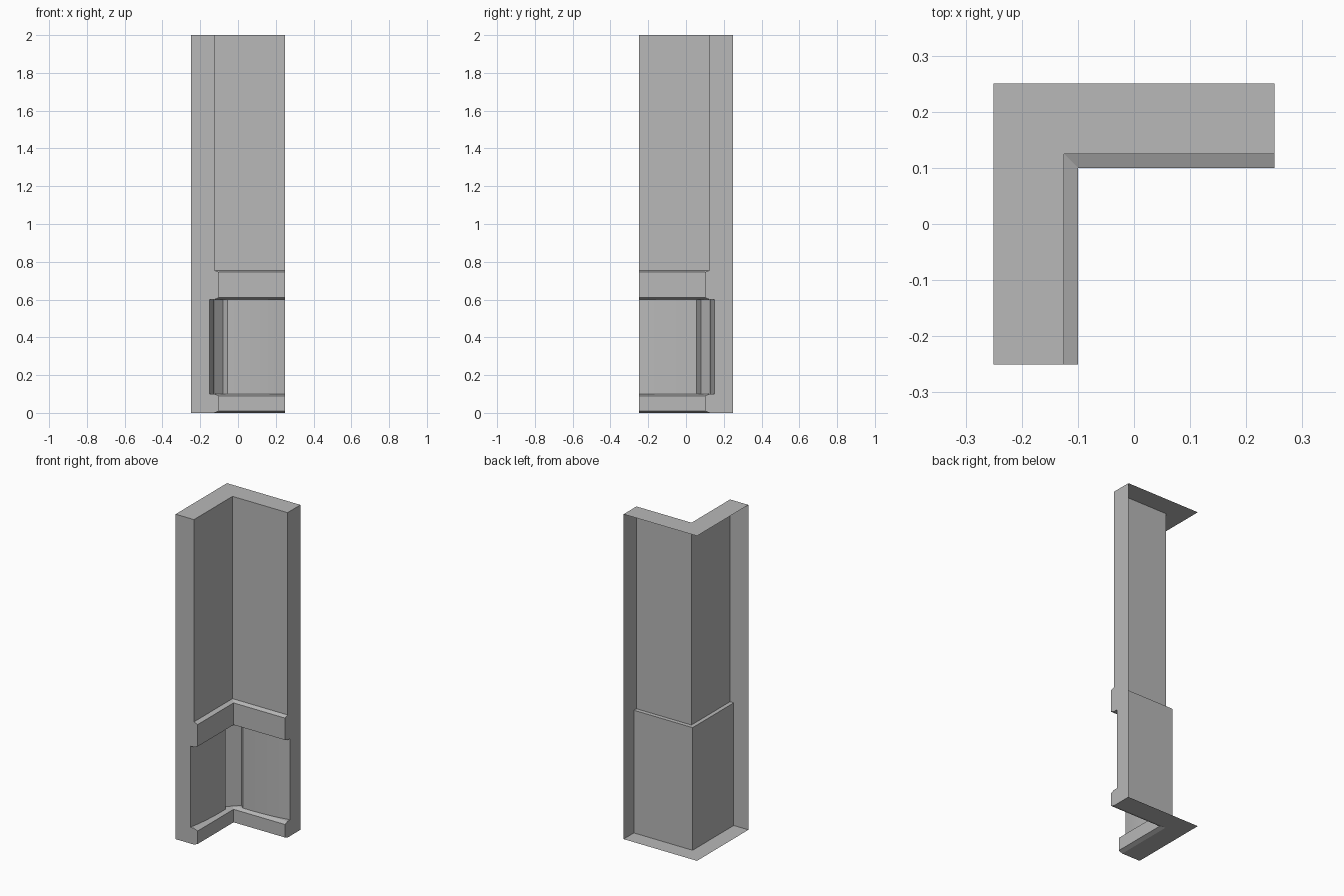
import bpy

cube = bpy.data.objects.get("Cube")
if cube:
    bpy.data.objects.remove(cube, do_unlink=True)

GREY = (0.48, 0.48, 0.48, 1)
stone = bpy.data.materials.new("plain_grey")
stone.use_nodes = True
stone.diffuse_color = GREY
stone.node_tree.nodes["Principled BSDF"].inputs["Base Color"].default_value = GREY

H = 0.25  # half width of the corner piece


def add_object(name, verts, faces):
    mesh = bpy.data.meshes.new(name)
    mesh.from_pydata(verts, [], faces)
    mesh.materials.append(stone)
    obj = bpy.data.objects.new(name, mesh)
    bpy.context.collection.objects.link(obj)
    return obj


def sweep(name, profile):
    """Run a (thickness, height) profile along the mitred L of the two walls."""
    verts, faces = [], []
    for t, z in profile:
        verts += [(t - H, -H, z), (t - H, H - t, z), (H, H - t, z)]
    for i in range(len(profile) - 1):
        for k in range(2):
            a = 3 * i + k
            faces.append((a, a + 3, a + 4, a + 1))
    return add_object(name, verts, faces)


# Profiles, listed from the top down
wall = [(0, 2), (0.125, 2), (0.125, 0.755)]
middle = [(0.125, 0.755), (0.15, 0.745), (0.15, 0.61), (0.125, 0.6), (0.1, 0.6)]
base = [(0.1, 0.1), (0.125, 0.1), (0.15, 0.09), (0.15, 0.01), (0.125, 0), (0, 0)]

sweep("upper_wall", wall)
sweep("middle_trim", middle)
sweep("base_trim", base)
sweep("backing_wall", [(0.125, 0.755), (0.1, 0.755), (0.1, 0)])

# Flat caps on the two open ends; the outer sides stay open
outline = wall + middle[1:] + base
n = len(outline)
add_object("front_end_cap", [(t - H, -H, z) for t, z in outline], [tuple(reversed(range(n)))])
add_object("side_end_cap", [(H, H - t, z) for t, z in outline], [tuple(range(n))])

# Bulging recess panels, each dipping into a diagonal corner face
STEPS = 12
half = []
for i in range(STEPS + 1):
    s = 1 - i / STEPS
    half.append((-0.15 + 0.025 * (1 - s ** 2.5), 0.055 - 0.305 * s))
half.append((-0.15, 0.08))
path = half + [(-y, -x) for x, y in reversed(half)]
verts = [(x, y, z) for x, y in path for z in (0.6, 0.1)]
faces = [(2 * i, 2 * i + 1, 2 * i + 3, 2 * i + 2) for i in range(len(path) - 1)]
panel = add_object("recess_panel", verts, faces)

bpy.ops.object.select_all(action="DESELECT")
panel.select_set(True)
bpy.context.view_layer.objects.active = panel
bpy.ops.object.shade_smooth_by_angle()
